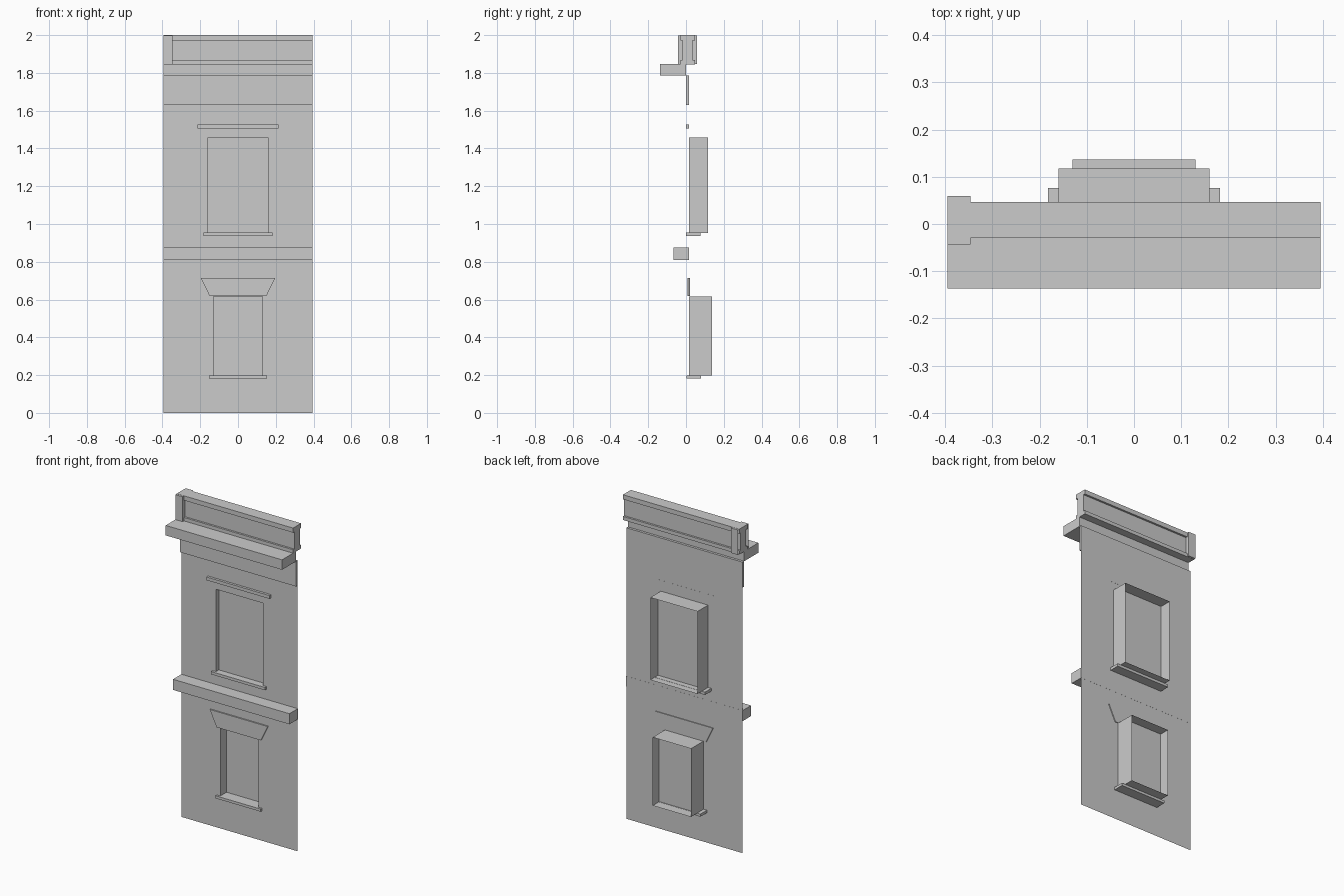
import bpy, bmesh

if "Cube" in bpy.data.objects:
    bpy.data.objects.remove(bpy.data.objects["Cube"])

W = 0.395          # half width of the facade
WALL_Y = 0.015     # plane of the brick wall


def mesh_object(name, bm, normals=True):
    if normals:
        bmesh.ops.recalc_face_normals(bm, faces=bm.faces)
    me = bpy.data.meshes.new(name)
    bm.to_mesh(me)
    bm.free()
    ob = bpy.data.objects.new(name, me)
    bpy.context.collection.objects.link(ob)
    return ob


def box(name, x0, x1, y0, y1, z0, z1, open_axes=(), top_half=None):
    """Box; open_axes lists (axis, sign) faces to leave out."""
    bm = bmesh.new()
    bmesh.ops.create_cube(bm, size=1)
    lo, hi = (x0, y0, z0), (x1, y1, z1)
    for v in bm.verts:
        top = v.co.z > 0
        v.co = [hi[i] if v.co[i] > 0 else lo[i] for i in range(3)]
        if top and top_half:                      # flared top
            v.co.x = top_half if v.co.x > 0 else -top_half
    bmesh.ops.recalc_face_normals(bm, faces=bm.faces)
    bm.normal_update()
    gone = [f for f in bm.faces
            if any(f.normal[a] * s > 0.9 for a, s in open_axes)]
    bmesh.ops.delete(bm, geom=gone, context='FACES')
    return mesh_object(name, bm, normals=False)


def sheet(name, rects, y):
    """Flat front-facing rectangles (x0, x1, z0, z1) in the plane y."""
    bm = bmesh.new()
    for x0, x1, z0, z1 in rects:
        bm.faces.new([bm.verts.new((x, y, z)) for x, z in
                      ((x0, z0), (x1, z0), (x1, z1), (x0, z1))])
    bmesh.ops.remove_doubles(bm, verts=bm.verts, dist=1e-5)
    return mesh_object(name, bm, normals=False)


# windows: name, half width, bottom, top, reveal depth, pane depth,
#          sill half width, sill bottom, sill front, sill back
windows = [
    ("lower", 0.13, 0.198, 0.617, 0.137, 0.075, 0.153, 0.183, 0.002, 0.079),
    ("upper", 0.16, 0.953, 1.459, 0.117, 0.043, 0.182, 0.937, 0.000, 0.076),
]

# wall sheet with two window openings
rects, z = [], 0.0
for _, hw, z0, z1, *_rest in windows:
    rects += [(-W, -hw, z, z0), (-hw, hw, z, z0), (hw, W, z, z0),
              (-W, -hw, z0, z1), (hw, W, z0, z1)]
    z = z1
rects.append((-W, W, z, 1.63))
sheet("wall", rects, WALL_Y)

# window reveals (open front and back), panes and sills
for name, hw, z0, z1, depth, pane, shw, sz, sy0, sy1 in windows:
    box(name + "_window_reveal", -hw, hw, WALL_Y, depth, z0, z1,
        open_axes=[(1, 1), (1, -1)])
    sheet(name + "_window_pane", [(-hw, hw, z0, z1)], pane)
    box(name + "_window_sill", -shw, shw, sy0, sy1, sz, z0 + 0.001)

# lintels
box("lower_flared_lintel", -0.15, 0.15, 0.007, 0.02, 0.618, 0.715, top_half=0.197)
box("upper_lintel", -0.214, 0.214, 0.0, 0.0155, 1.506, 1.526)

# horizontal bands
box("belt_course", -W, W, -0.066, 0.0155, 0.81, 0.875)
box("frieze", -W, W, 0.0, WALL_Y, 1.63, 1.785)
box("cornice", -W, W, -0.137, 0.0, 1.785, 1.846)

# parapet
box("parapet_base", -W, W, -0.03, 0.047, 1.845, 1.867)
box("parapet_panel", -W, W, -0.018, 0.035, 1.867, 1.972)
box("parapet_coping", -W, W, -0.03, 0.047, 1.972, 2.0)
box("parapet_pillar", -W, -0.346, -0.043, 0.059, 1.846, 1.999, open_axes=[(0, -1)])
